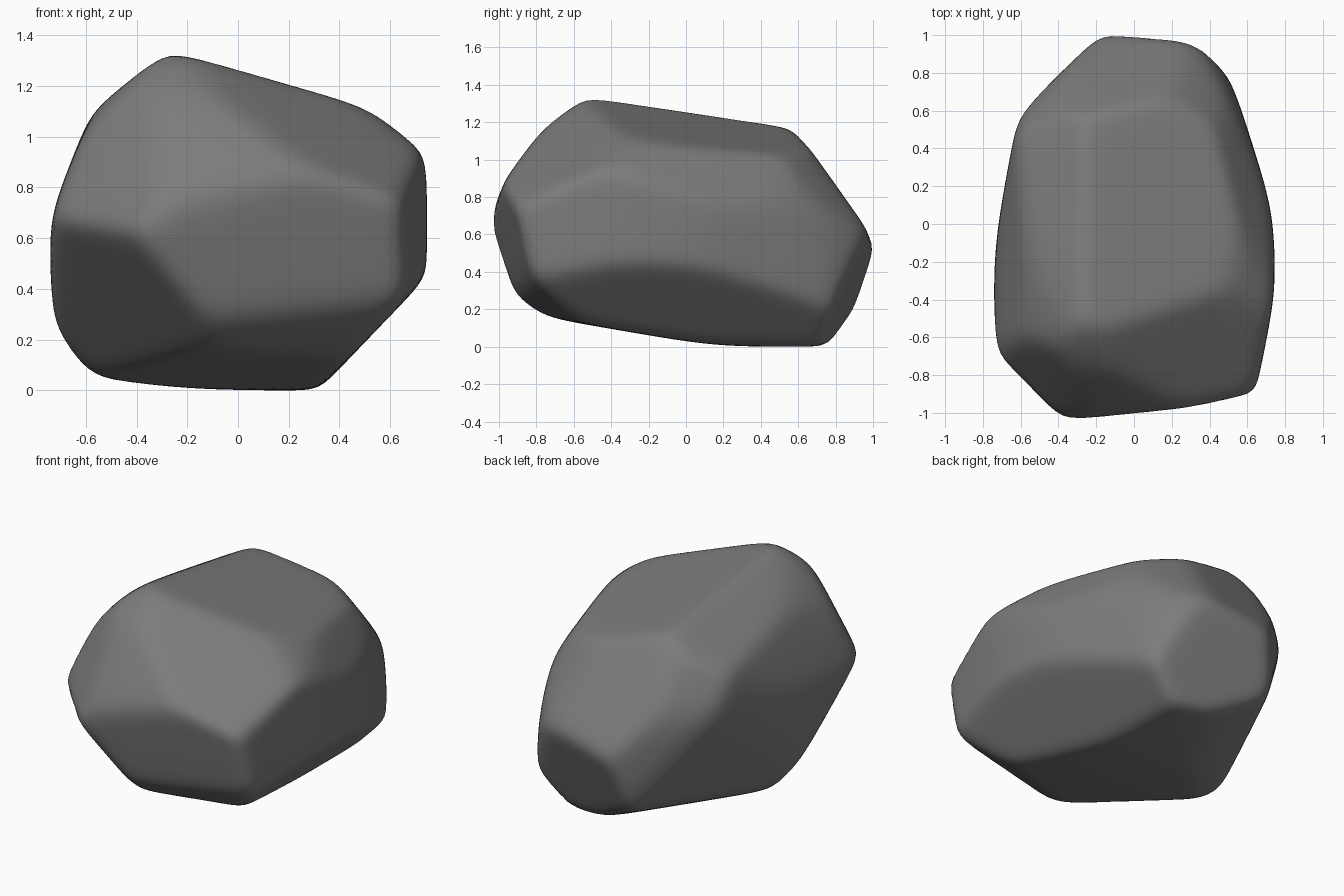
import bpy
import bmesh
from mathutils import Vector

default_cube = bpy.data.objects.get("Cube")
if default_cube:
    bpy.data.objects.remove(default_cube, do_unlink=True)

# Worn facets of the boulder: outward direction and reach from its core
CORE = Vector((0, 0, .65))
FACETS = {
    "front face": ((.15, -.96, -.2), .955),
    "front upper slope": ((-.05, -.84, .54), .94),
    "front brow": ((-.15, -.57, .81), .89),
    "front left shoulder": ((-.61, -.67, .42), .93),
    "front right shoulder": ((.38, -.45, .81), .73),
    "front lower left cut": ((-.6, -.48, -.64), .76),
    "front underside": ((.16, -.57, -.8), .82),
    "top": ((.23, .14, .96), .53),
    "top right slope": ((.45, .18, .87), .61),
    "top left slope": ((-.49, .14, .86), .66),
    "left upper slope": ((-.7, -.09, .71), .75),
    "left front shoulder": ((-.83, -.33, .45), .87),
    "left shoulder": ((-.93, 0, .37), .705),
    "left wall": ((-1, 0, 0), .74),
    "left rear wall": ((-.98, .18, 0), .71),
    "left front lower slope": ((-.84, -.35, -.41), .845),
    "left lower slope": ((-.77, 0, -.64), .82),
    "right upper slope": ((.6, 0, .8), .675),
    "right rear slope": ((.8, .25, .55), .67),
    "right front shoulder": ((.83, -.32, .46), .89),
    "right wall": ((1, .05, 0), .735),
    "right rear wall": ((.95, .3, 0), .725),
    "right rear shoulder": ((.85, .45, .26), .75),
    "right front wall": ((.98, -.2, 0), .81),
    "right lower slope": ((.72, 0, -.69), .68),
    "rear upper slope": ((-.05, .82, .57), .775),
    "rear brow": ((.2, .59, .78), .735),
    "rear right shoulder": ((.48, .66, .57), .765),
    "rear right wall": ((.79, .6, .09), .84),
    "rear lower cut": ((.15, .92, -.36), .96),
    "rear left brow": ((-.34, .63, .69), .8),
    "rear left shoulder": ((-.6, .67, .42), .825),
    "rear left wall": ((-.69, .73, 0), .85),
    "rear left underside": ((-.85, .4, -.33), .73),
    "rear underside": ((-.37, .25, -.9), .74),
    "base": ((0, 0, -1), .65),
    "base front slope": ((0, -.17, -.98), .615),
}
NORMALS = [Vector(normal).normalized() for normal, reach in FACETS.values()]
REACHES = [reach for normal, reach in FACETS.values()]
SHARPNESS = 34


def outline_point(direction, distances):
    """Blend the facet planes into a softly rounded point in a direction."""
    total = 0
    for normal, distance in zip(NORMALS, distances):
        closeness = normal.dot(direction) / distance
        if closeness > 0:
            total += closeness ** SHARPNESS
    return direction * total ** (-1 / SHARPNESS)


def sphere(detail):
    bm = bmesh.new()
    bmesh.ops.create_icosphere(bm, subdivisions=detail, radius=1)
    return bm


# Move each plane out until the rounded surface meets the facet's reach
planes = list(REACHES)
probe = sphere(5)
directions = [vert.co.normalized() for vert in probe.verts]
probe.free()
for step in range(5):
    points = [outline_point(direction, planes) for direction in directions]
    for i, normal in enumerate(NORMALS):
        planes[i] *= REACHES[i] / max(normal.dot(point) for point in points)

# Boulder: a sphere pushed out to the worn facets
bm = sphere(6)
for vert in bm.verts:
    vert.co = CORE + outline_point(vert.co.normalized(), planes)
for face in bm.faces:
    face.smooth = True
mesh = bpy.data.meshes.new("boulder")
bm.to_mesh(mesh)
bm.free()
boulder = bpy.data.objects.new("boulder", mesh)
bpy.context.collection.objects.link(boulder)

# Stone colour
stone = bpy.data.materials.new("dark grey stone")
stone.use_nodes = True
colour = (.2, .2, .2, 1)
stone.diffuse_color = colour
shader = next(node for node in stone.node_tree.nodes
              if node.type == "BSDF_PRINCIPLED")
shader.inputs["Base Color"].default_value = colour
shader.inputs["Roughness"].default_value = .9
mesh.materials.append(stone)
